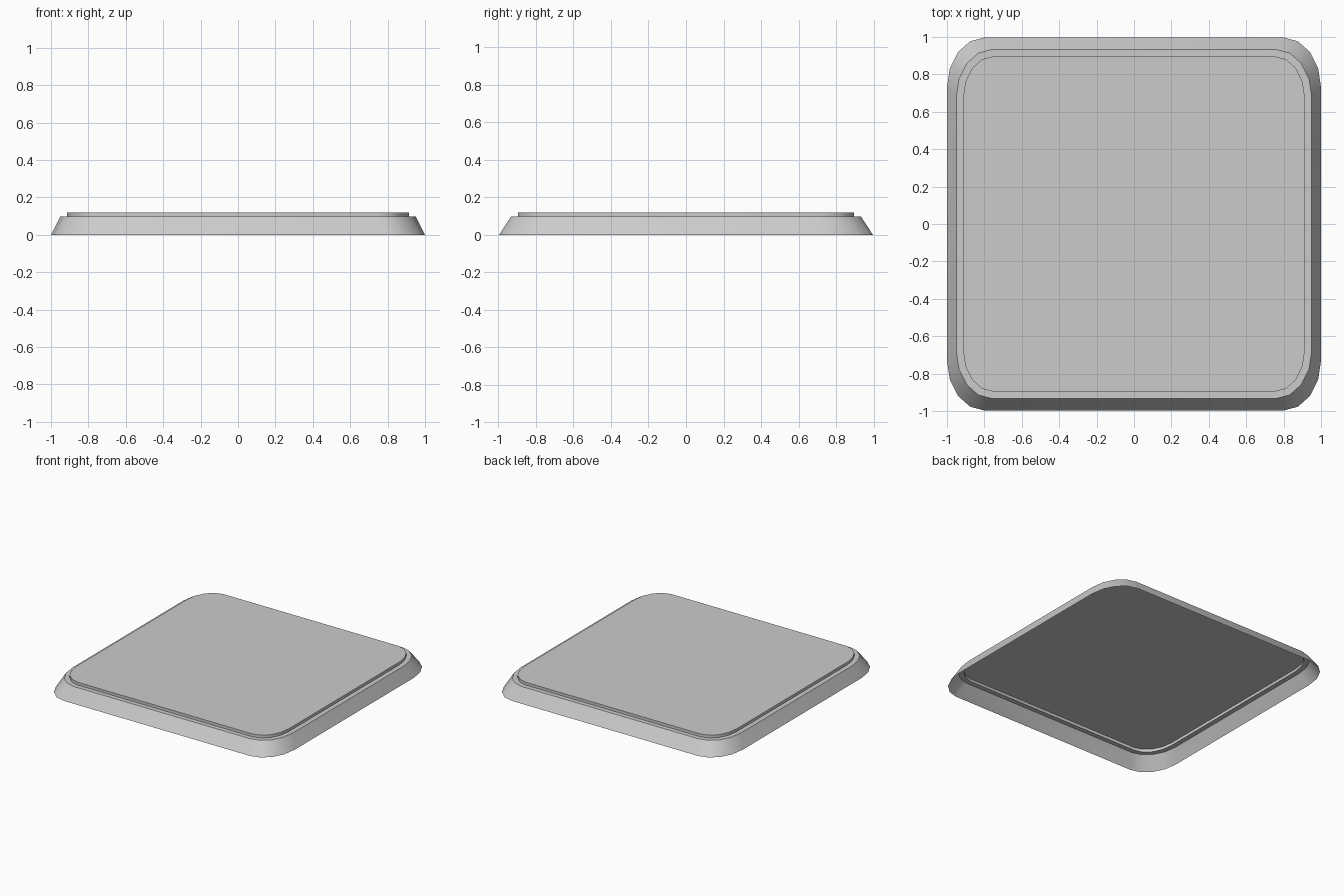
import bpy
import math

cube = bpy.data.objects.get("Cube")
if cube:
    bpy.data.objects.remove(cube, do_unlink=True)

# One plain grey for the whole plate
grey = bpy.data.materials.new("light_grey")
grey.use_nodes = True
colour = (0.6, 0.6, 0.6, 1)
grey.diffuse_color = colour
grey.node_tree.nodes["Principled BSDF"].inputs["Base Color"].default_value = colour

STEPS = 4  # segments per rounded corner


def rounded_ring(half_x, half_y, start_x, start_y, z):
    """Counter-clockwise rounded rectangle whose straight sides end at start_x, start_y."""
    ring = []
    for quarter, (sx, sy) in enumerate([(1, 1), (-1, 1), (-1, -1), (1, -1)]):
        for i in range(STEPS + 1):
            a = math.pi / 2 * (quarter + i / STEPS)
            ring.append((sx * start_x + (half_x - start_x) * math.cos(a),
                         sy * start_y + (half_y - start_y) * math.sin(a), z))
    return ring


def loft(name, rings, cap=False):
    """Skin a stack of rings, open underneath, with an optional top face."""
    n = len(rings[0])
    verts = [p for ring in rings for p in ring]
    faces = [(k * n + i, k * n + (i + 1) % n, (k + 1) * n + (i + 1) % n, (k + 1) * n + i)
             for k in range(len(rings) - 1) for i in range(n)]
    if cap:
        faces.append(tuple(range(len(verts) - n, len(verts))))
    mesh = bpy.data.meshes.new(name)
    mesh.from_pydata(verts, [], faces)
    mesh.materials.append(grey)
    obj = bpy.data.objects.new(name, mesh)
    bpy.context.collection.objects.link(obj)
    bpy.ops.object.select_all(action='DESELECT')
    obj.select_set(True)
    bpy.context.view_layer.objects.active = obj
    bpy.ops.object.shade_smooth_by_angle(angle=math.radians(30))
    return obj


foot = rounded_ring(1.0, 0.997, 0.80, 0.73, 0)
ledge_outer = rounded_ring(0.95, 0.933, 0.76, 0.68, 0.098)
ledge_inner = rounded_ring(0.913, 0.897, 0.75, 0.68, 0.098)
panel_top = rounded_ring(0.913, 0.897, 0.75, 0.68, 0.12)

# Sloping skirt with a narrow flat ledge, then the raised panel inside it
loft("sloped_skirt", [foot, ledge_outer, ledge_inner])
loft("raised_panel", [ledge_inner, panel_top], cap=True)
